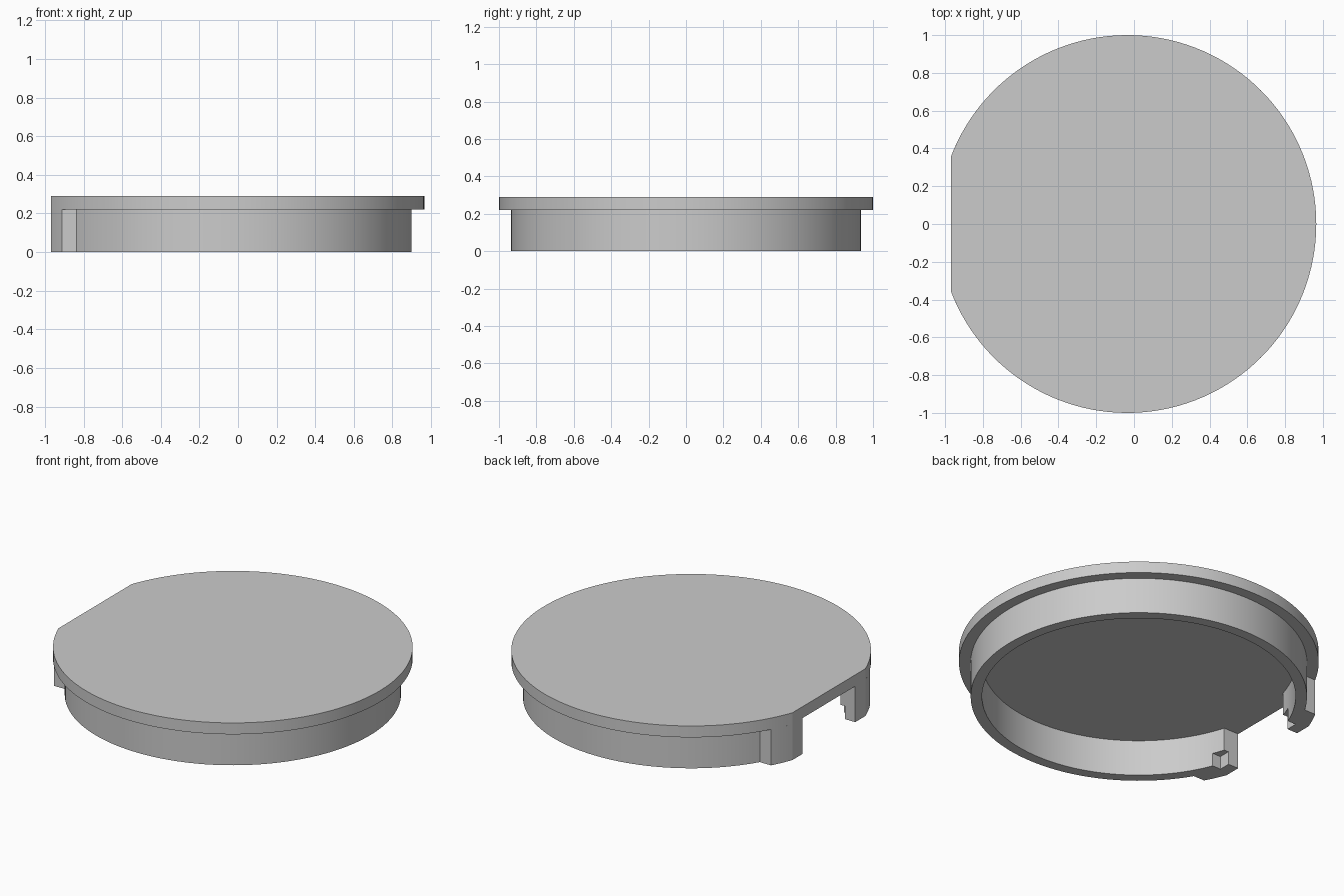
import bpy
import bmesh
from math import asin, cos, sin, pi

cube = bpy.data.objects.get("Cube")
if cube:
    bpy.data.objects.remove(cube, do_unlink=True)

CX = -0.035                      # centre of the round shapes
FLAT = -0.97                     # flat cut on the -x side
R_PLATE, R_OUT, R_IN = 1.0, 0.935, 0.872
TOP, SEAT = 0.29, 0.22           # plate top and underside
Y_FLAT = (R_PLATE ** 2 - (FLAT - CX) ** 2) ** 0.5
Y_LUG, Y_GAP = 0.48, 0.255       # outer and inner ends of the lugs

grey = bpy.data.materials.new("light_grey")
grey.use_nodes = True
colour = (0.6, 0.6, 0.6, 1)
grey.diffuse_color = colour
grey.node_tree.nodes["Principled BSDF"].inputs["Base Color"].default_value = colour


def side_angle(r, y):
    """Angle of the point on the -x half of a circle at height y."""
    return pi - asin(y / r)


def arc(r, a, b, n):
    return [(CX + r * cos(a + (b - a) * i / n), r * sin(a + (b - a) * i / n))
            for i in range(n + 1)]


def prism(name, outline, z0, z1):
    bm = bmesh.new()
    face = bm.faces.new([bm.verts.new((x, y, z0)) for x, y in outline])
    new = bmesh.ops.extrude_face_region(bm, geom=[face])["geom"]
    verts = [v for v in new if isinstance(v, bmesh.types.BMVert)]
    bmesh.ops.translate(bm, verts=verts, vec=(0, 0, z1 - z0))
    bmesh.ops.recalc_face_normals(bm, faces=bm.faces)
    mesh = bpy.data.meshes.new(name)
    bm.to_mesh(mesh)
    bm.free()
    obj = bpy.data.objects.new(name, mesh)
    bpy.context.collection.objects.link(obj)
    mesh.materials.append(grey)
    return obj


def activate(obj):
    bpy.ops.object.select_all(action="DESELECT")
    obj.select_set(True)
    bpy.context.view_layer.objects.active = obj


# Round cover plate with one flat side
a = side_angle(R_PLATE, Y_FLAT)
plate = prism("cover_plate", arc(R_PLATE, -a, a, 120), SEAT, TOP)

# Open collar under the plate, ending in two thicker lugs
lug, flat = side_angle(R_PLATE, Y_LUG), side_angle(R_PLATE, Y_FLAT)
out, inner = side_angle(R_OUT, Y_LUG), side_angle(R_IN, Y_GAP)
outline = arc(R_OUT, -out, out, 120)
outline += arc(R_PLATE, lug, flat, 6)
outline += [(FLAT, Y_GAP)]
outline += arc(R_IN, inner, -inner, 120)
outline += [(FLAT, -Y_GAP)]
outline += arc(R_PLATE, -flat, -lug, 6)
collar = prism("collar_with_lugs", outline, 0, SEAT)

# Notch in the lower inner corner of both lugs
box = [(-0.9, -0.325), (-0.7, -0.325), (-0.7, 0.325), (-0.9, 0.325)]
cutter = prism("notch_cutter", box, -0.05, 0.08)
cutter.hide_render = True
cut = collar.modifiers.new("notch", "BOOLEAN")
cut.operation = "DIFFERENCE"
cut.solver = "EXACT"
cut.object = cutter
activate(collar)
bpy.ops.object.modifier_apply(modifier=cut.name)
bpy.data.objects.remove(cutter, do_unlink=True)

for obj in (plate, collar):
    activate(obj)
    bpy.ops.object.shade_smooth_by_angle(angle=pi / 9)
